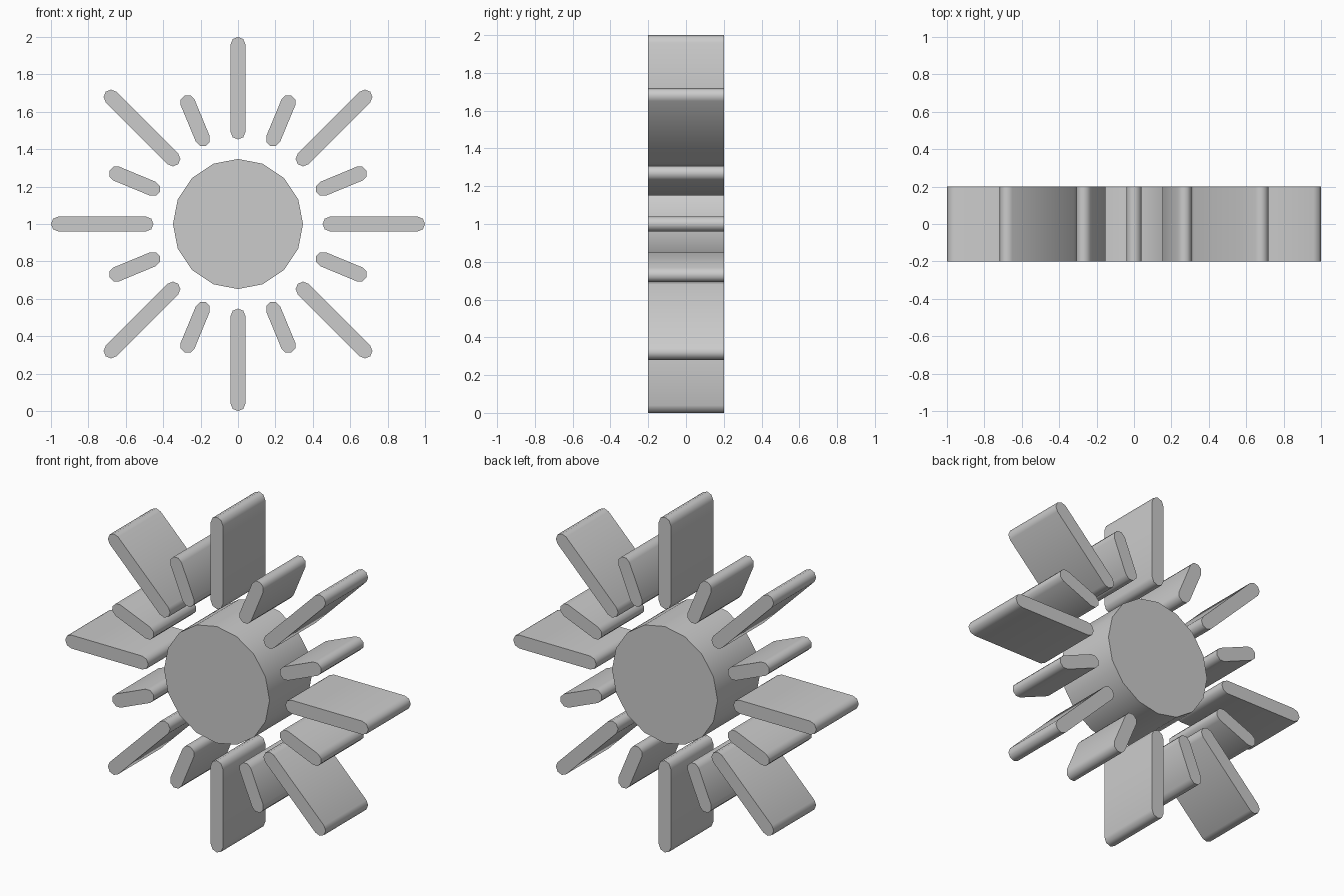
import bpy, bmesh, math

if "Cube" in bpy.data.objects:
    bpy.data.objects.remove(bpy.data.objects["Cube"])

HALF_DEPTH = 0.2
CENTRE_Z = 1.0


def extrude_outline(name, points):
    """Solid from a front (x, z) outline, extruded along y."""
    bm = bmesh.new()
    face = bm.faces.new([bm.verts.new((x, -HALF_DEPTH, z)) for x, z in points])
    ext = bmesh.ops.extrude_face_region(bm, geom=[face], use_keep_orig=True)
    verts = [v for v in ext["geom"] if isinstance(v, bmesh.types.BMVert)]
    bmesh.ops.translate(bm, verts=verts, vec=(0, 2 * HALF_DEPTH, 0))
    bmesh.ops.recalc_face_normals(bm, faces=bm.faces)
    mesh = bpy.data.meshes.new(name)
    bm.to_mesh(mesh)
    bm.free()
    obj = bpy.data.objects.new(name, mesh)
    bpy.context.collection.objects.link(obj)
    bpy.ops.object.select_all(action='DESELECT')
    obj.select_set(True)
    bpy.context.view_layer.objects.active = obj
    bpy.ops.object.shade_smooth_by_angle(angle=math.radians(60))
    return obj


def arc(cx, radius, start, end, steps):
    """Points along an arc centred on (cx, 0)."""
    angles = [start + (end - start) * i / steps for i in range(steps + 1)]
    return [(cx + radius * math.cos(a), radius * math.sin(a)) for a in angles]


def ray(name, inner, outer, angle, r=0.04):
    """Round-ended bar pointing away from the disc."""
    q = math.pi / 2
    outline = arc(outer - r, r, -q, q, 4) + arc(inner + r, r, q, 3 * q, 4)
    obj = extrude_outline(name, outline)
    obj.rotation_euler.y = -angle
    obj.location.z = CENTRE_Z


# Central sixteen-sided disc
disc = extrude_outline("disc", arc(0, 0.348, 0, 2 * math.pi, 16)[:-1])
disc.location.z = CENTRE_Z

# Alternating long and short rays
for i in range(16):
    a = i * math.pi / 8
    if i % 2 == 0:
        ray(f"long_ray_{i // 2}", 0.452, 1.0, a)
    else:
        ray(f"short_ray_{i // 2}", 0.452, 0.744, a)
